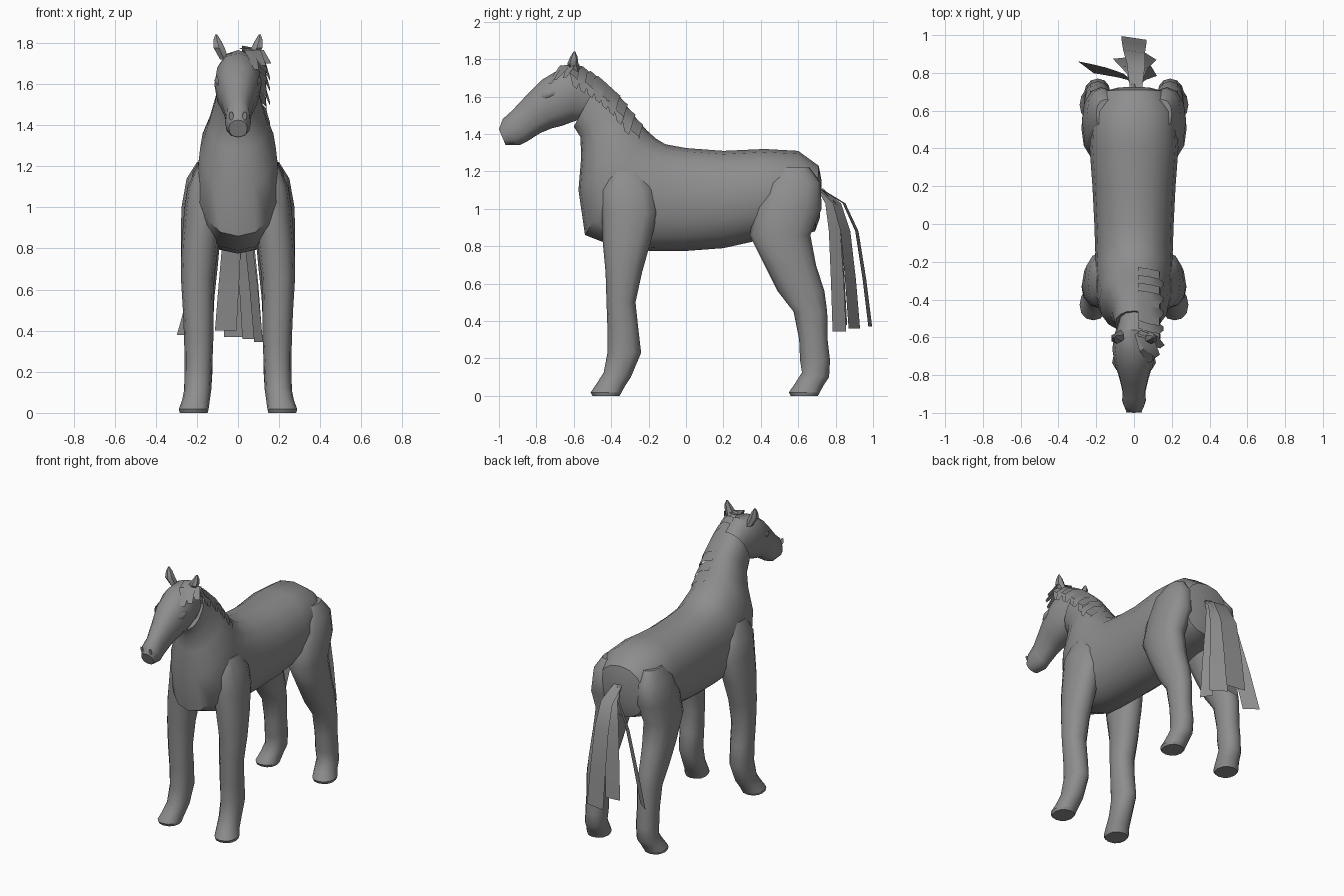
import bpy, math
from mathutils import Vector

grey = bpy.data.materials.new("grey")
grey.diffuse_color = (0.27, 0.27, 0.27, 1)


def make(name, verts, faces, angle=40):
    mesh = bpy.data.meshes.new(name)
    mesh.from_pydata(verts, [], faces)
    mesh.materials.append(grey)
    obj = bpy.data.objects.new(name, mesh)
    bpy.context.collection.objects.link(obj)
    bpy.ops.object.select_all(action='DESELECT')
    obj.select_set(True)
    bpy.context.view_layer.objects.active = obj
    bpy.ops.object.mode_set(mode='EDIT')
    bpy.ops.mesh.select_all(action='SELECT')
    bpy.ops.mesh.normals_make_consistent(inside=False)
    bpy.ops.object.mode_set(mode='OBJECT')
    bpy.ops.object.shade_smooth_by_angle(angle=math.radians(angle))
    return obj


def loft(name, rings, n=14, power=0.9, angle=40):
    """Skin rounded rings: (ya, za) and (yb, zb) are opposite ends, x0..x1 the width."""
    verts, faces = [], []
    for ya, za, yb, zb, x0, x1 in rings:
        for i in range(n):
            t = 2 * math.pi * i / n
            c, s = [math.copysign(abs(f) ** power, f) for f in (math.cos(t), math.sin(t))]
            verts.append(((x0 + x1) / 2 + (x1 - x0) / 2 * s,
                          (ya + yb) / 2 + (ya - yb) / 2 * c,
                          (za + zb) / 2 + (za - zb) / 2 * c))
    for r in range(len(rings) - 1):
        for i in range(n):
            j = (i + 1) % n
            faces.append((r * n + i, r * n + j, (r + 1) * n + j, (r + 1) * n + i))
    faces += [tuple(range(n)), tuple(range(len(verts) - n, len(verts)))]
    return make(name, verts, faces, angle)


def strip(name, path, across, widths):
    """Flat ribbon along a path."""
    verts = []
    for p, w in zip(path, widths):
        side = Vector(across).normalized() * w / 2
        verts += [Vector(p) - side, Vector(p) + side]
    faces = [(2 * i, 2 * i + 1, 2 * i + 3, 2 * i + 2) for i in range(len(path) - 1)]
    return make(name, verts, faces)


# Body, neck and head: top point, bottom point, half width
body = [
    (0.725, 1.15, 0.715, 0.95, 0.09), (0.71, 1.23, 0.69, 0.88, 0.17),
    (0.60, 1.31, 0.58, 0.85, 0.225), (0.42, 1.32, 0.38, 0.83, 0.235),
    (0.20, 1.31, 0.20, 0.79, 0.22), (0.0, 1.325, 0.0, 0.775, 0.21),
    (-0.11, 1.345, -0.19, 0.775, 0.205), (-0.16, 1.375, -0.36, 0.79, 0.21),
    (-0.21, 1.42, -0.54, 0.86, 0.20), (-0.25, 1.465, -0.575, 1.10, 0.185),
    (-0.29, 1.515, -0.56, 1.28, 0.145), (-0.36, 1.61, -0.565, 1.385, 0.115),
    (-0.46, 1.70, -0.60, 1.44, 0.10),
]
loft("body_and_neck", [(a, b, c, d, -w, w) for a, b, c, d, w in body], 16)
head = [
    (-0.44, 1.67, -0.56, 1.48, 0.075), (-0.56, 1.765, -0.62, 1.46, 0.105),
    (-0.67, 1.75, -0.66, 1.445, 0.115), (-0.77, 1.69, -0.72, 1.43, 0.10),
    (-0.85, 1.61, -0.78, 1.405, 0.078), (-0.93, 1.525, -0.85, 1.36, 0.06),
    (-0.98, 1.48, -0.89, 1.34, 0.063), (-1.0, 1.425, -0.965, 1.342, 0.045),
]
loft("head", [(a, b, c, d, -w, w) for a, b, c, d, w in head], 12)

# Legs: height, front and back, inner and outer
front_leg = [
    (1.20, -0.40, -0.24, 0.12, 0.20), (1.10, -0.45, -0.17, 0.09, 0.245),
    (0.98, -0.45, -0.15, 0.08, 0.262), (0.82, -0.445, -0.19, 0.095, 0.275),
    (0.66, -0.43, -0.235, 0.115, 0.278), (0.50, -0.425, -0.27, 0.12, 0.268),
    (0.36, -0.42, -0.255, 0.12, 0.262), (0.23, -0.42, -0.24, 0.125, 0.26),
]
hind_leg = [
    (1.22, 0.50, 0.66, 0.10, 0.20), (1.14, 0.43, 0.72, 0.08, 0.25),
    (1.00, 0.37, 0.725, 0.07, 0.275), (0.86, 0.34, 0.665, 0.085, 0.278),
    (0.70, 0.42, 0.695, 0.10, 0.275), (0.56, 0.49, 0.74, 0.115, 0.265),
    (0.45, 0.575, 0.755, 0.12, 0.262), (0.30, 0.605, 0.757, 0.125, 0.258),
    (0.19, 0.61, 0.77, 0.125, 0.258),
]
for name, leg, foot in (("front", front_leg, -0.51), ("hind", hind_leg, 0.55)):
    rings = [(a, z, b, z, p, q) for z, a, b, p, q in leg]
    # pastern and sloping hoof
    rings += [(foot + 0.07, 0.125, foot + 0.215, 0.10, 0.13, 0.262),
              (foot + 0.035, 0.07, foot + 0.185, 0.055, 0.137, 0.272),
              (foot, 0.018, foot + 0.165, 0.018, 0.143, 0.288)]
    sole = [(foot, 0.018, foot + 0.165, 0.018, 0.143, 0.288),
            (foot + 0.01, 0.0, foot + 0.155, 0.0, 0.148, 0.283)]
    for side, s in (("right", 1), ("left", -1)):
        for part, rr in (("leg", rings), ("hoof_sole", sole)):
            loft(f"{name}_{part}_{side}",
                 [(a, b, c, d, s * p, s * q) for a, b, c, d, p, q in rr], 12)

for side, s in (("right", 1), ("left", -1)):
    # Ears
    loft("ear_" + side, [(-0.615, 1.72, -0.56, 1.72, s * 0.045, s * 0.09),
                         (-0.635, 1.775, -0.575, 1.775, s * 0.06, s * 0.122),
                         (-0.62, 1.81, -0.58, 1.815, s * 0.082, s * 0.122),
                         (-0.602, 1.84, -0.592, 1.84, s * 0.10, s * 0.112)], 6)
    # Eyes, almond shaped
    ring = [(s * (0.1 + 0.008 * math.cos(t)), -0.735 + 0.04 * math.cos(t),
             1.615 + 0.02 * math.sin(t) + 0.012 * math.cos(t))
            for t in [k * math.pi / 4 for k in range(8)]]
    make("eye_" + side, ring + [(s * 0.116, -0.735, 1.615)],
         [(k, (k + 1) % 8, 8) for k in range(8)])
    # Nostrils
    nose = [(s * (0.033 + 0.012 * math.cos(t)), -0.995 - 0.004 * math.sin(t),
             1.445 + 0.022 * math.sin(t)) for t in [k * math.pi / 3 for k in range(6)]]
    make("nostril_" + side, nose, [tuple(range(6))])

# Mane: overlapping locks draped over one side of the crest
crest = [Vector(p) for p in ((-0.57, 1.765), (-0.46, 1.70), (-0.36, 1.61), (-0.25, 1.465))]
for i in range(9):
    f = i / 8 * 2.99
    k = int(f)
    p = crest[k].lerp(crest[k + 1], f - k)
    y, z = p
    strip(f"mane_lock_{i}",
          [(0.02, y, z + 0.002), (0.085, y - 0.015, z - 0.015),
           (0.135, y - 0.025, z - 0.06), (0.14 + 0.015 * (i % 2), y - 0.025, z - 0.115)],
          (0, 0.75, -0.65), (0.06, 0.075, 0.07, 0.03))
# Forelock
for i, (x, y, z) in enumerate(((0.09, -0.73, 1.67), (0.125, -0.70, 1.69), (0.15, -0.65, 1.70))):
    strip(f"forelock_{i}", [(0.02, -0.575, 1.775), (x * 0.65, (y - 0.58) / 2, 1.765), (x, y, z)],
          (0.7, 0.5, 0), (0.04, 0.07, 0.03))

# Tail: ribbons spreading from the dock; end point, ribbon direction, width
locks = [((-0.255, 0.83, 0.38), (0.8, -0.6, 0), 0.10), ((-0.06, 0.88, 0.40), (1, 0.1, 0), 0.10),
         ((0.0, 0.985, 0.37), (1, -0.15, 0), 0.13), ((0.07, 0.90, 0.36), (0.8, -0.5, 0), 0.11),
         ((0.10, 0.82, 0.345), (0.5, -0.85, 0), 0.08)]
for i, ((x, y, z), d, w) in enumerate(locks):
    out = y - 0.73
    strip(f"tail_lock_{i}",
          [(0.01, 0.715, 1.11), (0.01 + 0.15 * x, 0.73 + out * 0.45, 1.03),
           (0.45 * x, 0.73 + out * 0.72, 0.88), (0.75 * x, 0.73 + out * 0.88, 0.62), (x, y, z)],
          d, (w * 0.5, w * 0.75, w * 0.9, w, w * 1.05))
